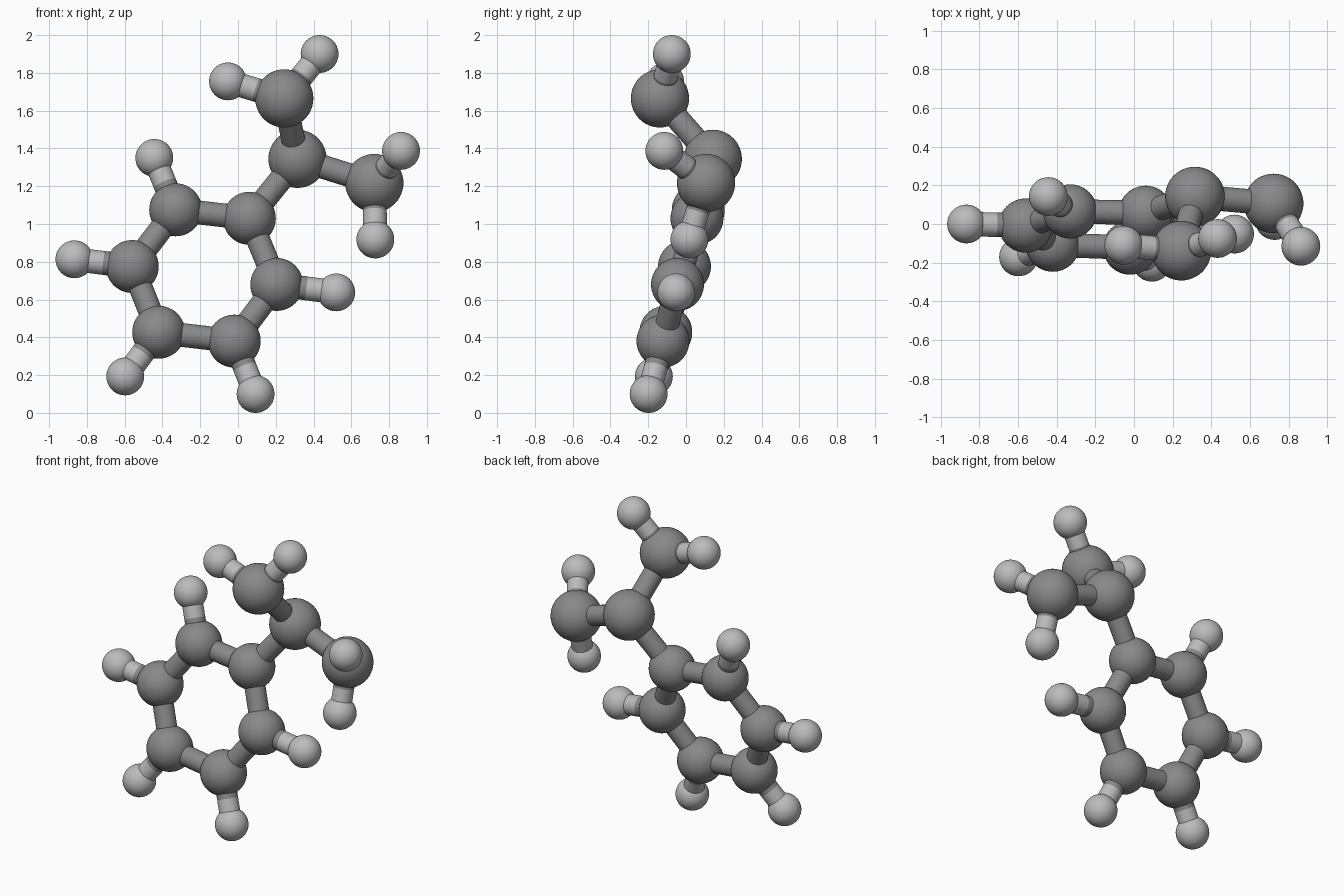
import bpy
from mathutils import Vector

if "Cube" in bpy.data.objects:
    bpy.data.objects.remove(bpy.data.objects["Cube"])

BOND_R = 0.063


def material(name, grey):
    m = bpy.data.materials.new(name)
    m.diffuse_color = (grey, grey, grey, 1)
    m.use_nodes = True
    m.node_tree.nodes["Principled BSDF"].inputs["Base Color"].default_value = m.diffuse_color
    return m


DARK = material("dark_grey", 0.25)
LIGHT = material("light_grey", 0.5)

# atom name: (centre, radius, material)
atoms = {}


def add(name, pos, radius, mat):
    atoms[name] = (Vector(pos), radius, mat)


# Six ring carbons
ring = [(0.06, 0.058, 1.03), (-0.33, 0.065, 1.075), (-0.56, -0.008, 0.775),
        (-0.42, -0.107, 0.427), (-0.02, -0.122, 0.38), (0.205, -0.045, 0.68)]
for i, p in enumerate(ring):
    add(f"ring_carbon_{i + 1}", p, 0.14, DARK)

# Three side chain carbons
chain = [(0.315, 0.142, 1.345), (0.245, -0.138, 1.665), (0.722, 0.106, 1.217)]
for i, p in enumerate(chain):
    add(f"chain_carbon_{i + 1}", p, 0.154, DARK)

# Hydrogens, each with the carbon that carries it
hydrogens = [
    ("ring_carbon_2", (-0.443, 0.142, 1.35)),
    ("ring_carbon_3", (-0.866, 0.0, 0.813)),
    ("ring_carbon_4", (-0.597, -0.17, 0.193)),
    ("ring_carbon_5", (0.093, -0.198, 0.1)),
    ("ring_carbon_6", (0.52, -0.052, 0.638)),
    ("chain_carbon_2", (-0.053, -0.11, 1.755)),
    ("chain_carbon_2", (0.432, -0.075, 1.9)),
    ("chain_carbon_3", (0.863, -0.115, 1.387)),
    ("chain_carbon_3", (0.727, 0.018, 0.918)),
]
bonds = [(f"ring_carbon_{i + 1}", f"ring_carbon_{(i + 1) % 6 + 1}") for i in range(6)]
bonds += [("ring_carbon_1", "chain_carbon_1"),
          ("chain_carbon_1", "chain_carbon_2"),
          ("chain_carbon_1", "chain_carbon_3")]
for i, (carrier, p) in enumerate(hydrogens):
    add(f"hydrogen_{i + 1}", p, 0.1, LIGHT)
    bonds.append((carrier, f"hydrogen_{i + 1}"))


def finish(name, mat):
    ob = bpy.context.object
    ob.name = name
    ob.data.materials.append(mat)
    bpy.ops.object.shade_smooth_by_angle()


def rod(name, a, b, mat):
    d = b - a
    bpy.ops.mesh.primitive_cylinder_add(
        vertices=32, radius=BOND_R, depth=d.length, location=(a + b) / 2,
        rotation=d.to_track_quat('Z', 'Y').to_euler())
    finish(name, mat)


# Atom balls
for name, (pos, radius, mat) in atoms.items():
    bpy.ops.mesh.primitive_uv_sphere_add(segments=48, ring_count=24,
                                         radius=radius, location=pos)
    finish(name, mat)

# Bond rods: one piece between carbons, two-tone towards hydrogens
for a, b in bonds:
    pa, _, ma = atoms[a]
    pb, _, mb = atoms[b]
    if ma == mb:
        rod(f"bond_{a}_{b}", pa, pb, ma)
    else:
        mid = (pa + pb) / 2
        rod(f"bond_{b}_dark_half", pa, mid, ma)
        rod(f"bond_{b}_light_half", mid, pb, mb)
